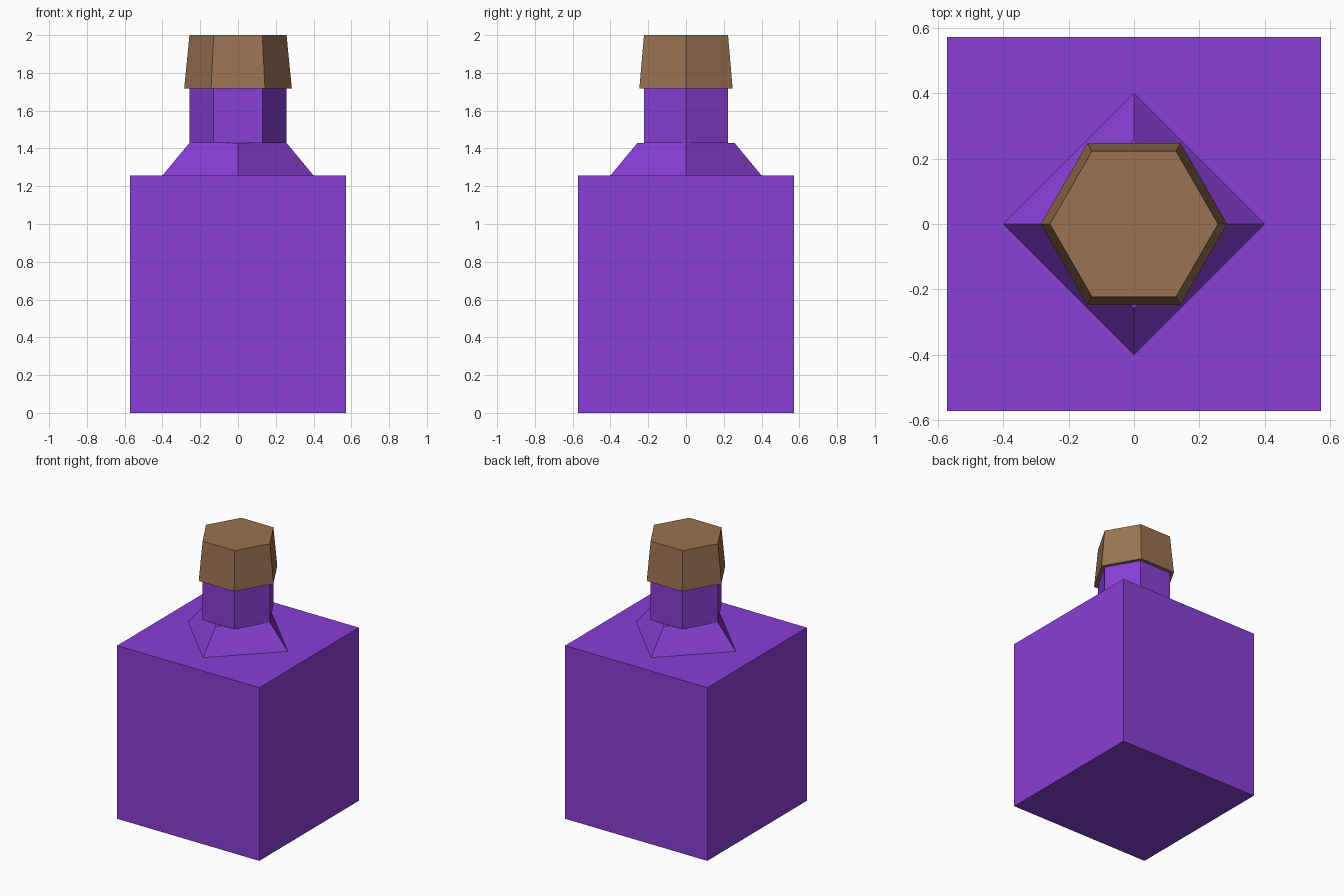
import bpy
from math import pi, sqrt

cube = bpy.data.objects.get("Cube")
if cube:
    bpy.data.objects.remove(cube, do_unlink=True)


def material(name, rgb):
    mat = bpy.data.materials.new(name)
    mat.use_nodes = True
    mat.diffuse_color = (*rgb, 1)
    mat.node_tree.nodes["Principled BSDF"].inputs["Base Color"].default_value = (*rgb, 1)
    return mat


def frustum(name, sides, r_low, r_high, z_low, z_high, turn, mat):
    """Flat-sided tapered prism between two heights."""
    bpy.ops.mesh.primitive_cone_add(
        vertices=sides, radius1=r_low, radius2=r_high, depth=z_high - z_low,
        location=(0, 0, (z_low + z_high) / 2), rotation=(0, 0, turn))
    part = bpy.context.object
    part.name = name
    part.data.materials.append(mat)
    return part


purple = material("purple glass", (0.25, 0.05, 0.67))
brown = material("brown cork", (0.32, 0.17, 0.085))

# Square body
half = 0.571
frustum("body", 4, half * sqrt(2), half * sqrt(2), 0, 1.257, pi / 4, purple)

# Diamond-shaped shoulder, corners along the axes
frustum("shoulder", 4, 0.4, 0.257, 1.257, 1.429, 0, purple)

# Hexagonal neck and flared stopper, corners along x
frustum("neck", 6, 0.257, 0.257, 1.429, 1.717, pi / 6, purple)
frustum("stopper", 6, 0.285, 0.257, 1.717, 2.0, pi / 6, brown)
